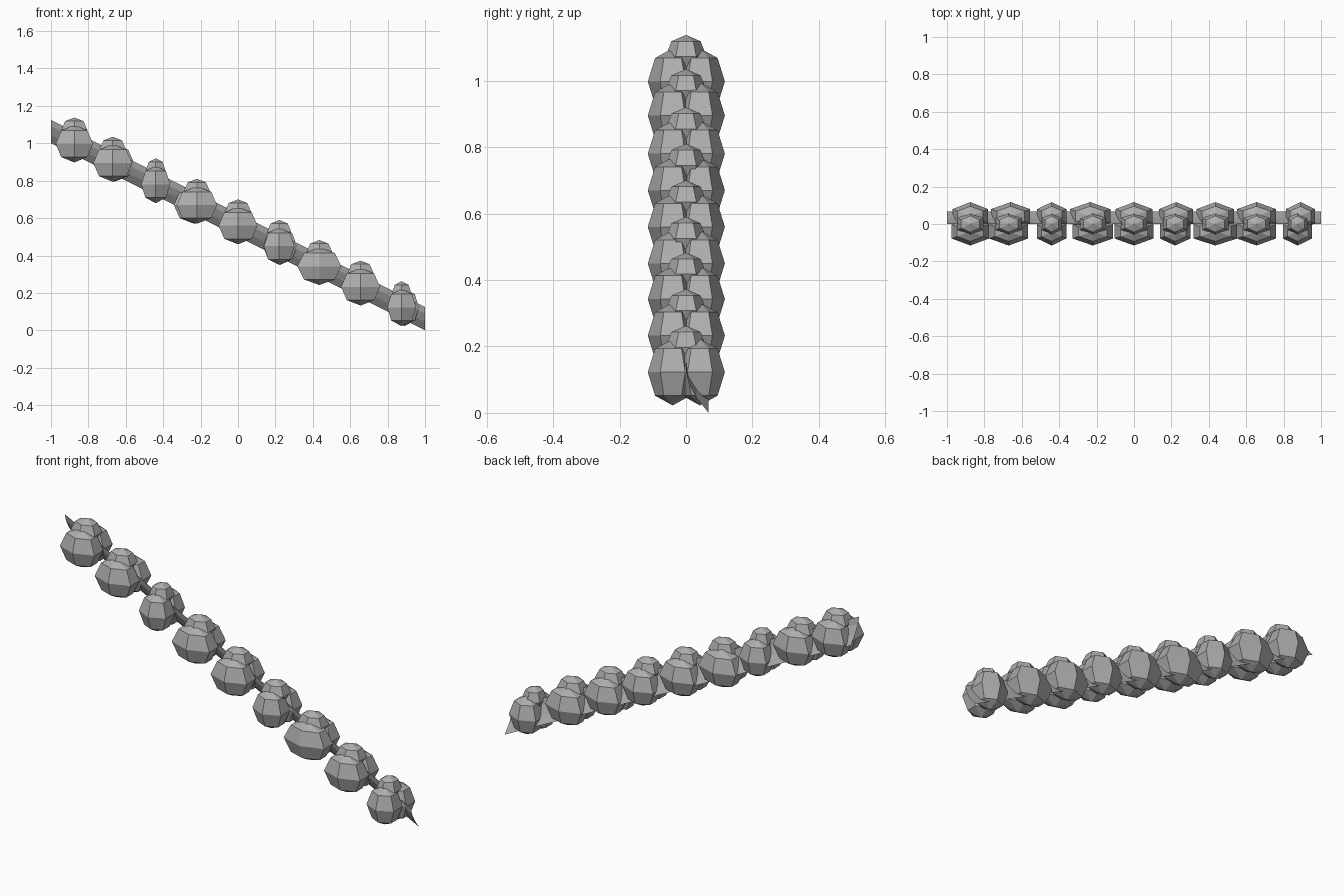
import bpy
import bmesh
from mathutils import Matrix, Vector

cube = bpy.data.objects.get("Cube")
if cube:
    bpy.data.objects.remove(cube, do_unlink=True)

SLOPE = -0.5
grey = bpy.data.materials.new("plain grey")
grey.use_nodes = True
colour = (0.42, 0.42, 0.42, 1)
grey.diffuse_color = colour
grey.node_tree.nodes["Principled BSDF"].inputs["Base Color"].default_value = colour


def finish(bm, name):
    mesh = bpy.data.meshes.new(name)
    bm.to_mesh(mesh)
    bm.free()
    mesh.materials.append(grey)
    obj = bpy.data.objects.new(name, mesh)
    bpy.context.collection.objects.link(obj)
    return obj


def bloom(name, centre, radii):
    """Six-sided faceted ball with a corner on each x side."""
    bm = bmesh.new()
    bmesh.ops.create_uvsphere(bm, u_segments=6, v_segments=4, radius=1)
    bmesh.ops.transform(bm, matrix=Matrix.Diagonal((*radii, 1)), verts=bm.verts)
    bmesh.ops.translate(bm, vec=Vector(centre), verts=bm.verts)
    return finish(bm, name)


# Thin curved strip running down the slope
bm = bmesh.new()
profile = [(0, 0.625), (0.008, 0.59), (0.032, 0.545), (0.068, 0.5)]
rows = [[bm.verts.new((x, y, z + SLOPE * x)) for y, z in profile] for x in (-1, 1)]
for i in range(len(profile) - 1):
    bm.faces.new((rows[0][i], rows[0][i + 1], rows[1][i + 1], rows[1][i]))
finish(bm, "hanging_strip")

# Clusters: x, front half width, back half width, top half width, back shift
clusters = [
    (-0.875, 0.115, 0.11, 0.08, 0.0),
    (-0.67, 0.12, 0.12, 0.08, 0.01),
    (-0.44, 0.09, 0.09, 0.06, 0.0),
    (-0.22, 0.125, 0.125, 0.08, -0.015),
    (0.0, 0.12, 0.115, 0.08, 0.0),
    (0.22, 0.095, 0.105, 0.075, 0.005),
    (0.435, 0.135, 0.115, 0.08, 0.0),
    (0.655, 0.12, 0.12, 0.08, 0.0),
    (0.875, 0.09, 0.09, 0.06, 0.015),
]
for n, (x, front, back, top, shift) in enumerate(clusters, 1):
    z = 0.56 + SLOPE * x
    bloom(f"front_bloom_{n}", (x, -0.04, z), (front, 0.075, 0.1))
    bloom(f"back_bloom_{n}", (x + shift, 0.042, z), (back, 0.075, 0.1))
    bloom(f"top_bloom_{n}", (x, 0, z + 0.075), (top, 0.062, 0.065))
